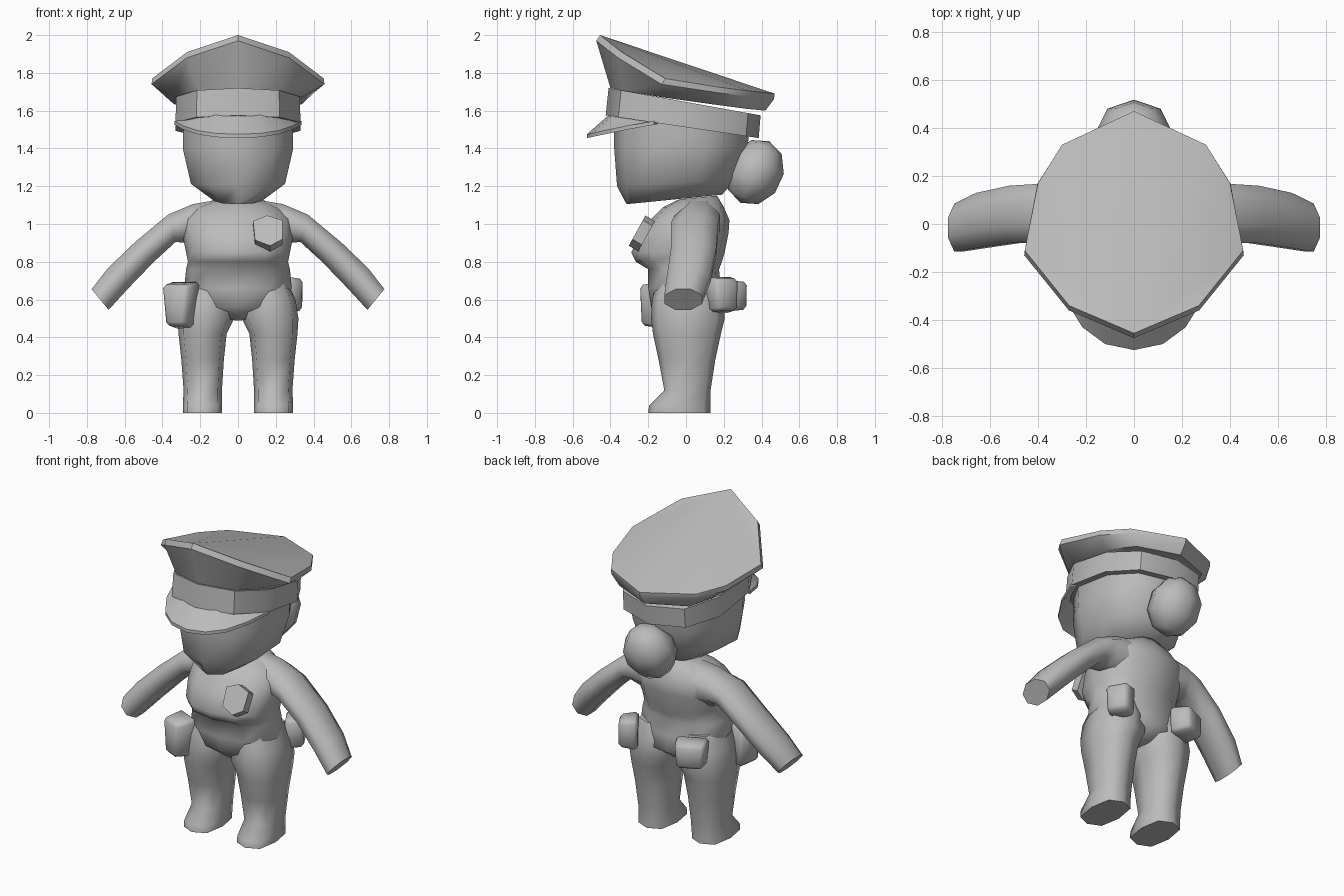
import bpy, bmesh, math
from mathutils import Matrix, Vector

if "Cube" in bpy.data.objects:
    bpy.data.objects.remove(bpy.data.objects["Cube"], do_unlink=True)

grey = bpy.data.materials.new("plain grey")
grey.use_nodes = True
grey.diffuse_color = (0.5, 0.5, 0.5, 1)
grey.node_tree.nodes["Principled BSDF"].inputs["Base Color"].default_value = (0.5, 0.5, 0.5, 1)


def finish(name, bm, angle):
    bmesh.ops.recalc_face_normals(bm, faces=bm.faces)
    mesh = bpy.data.meshes.new(name)
    bm.to_mesh(mesh)
    bm.free()
    obj = bpy.data.objects.new(name, mesh)
    bpy.context.collection.objects.link(obj)
    mesh.materials.append(grey)
    bpy.ops.object.select_all(action="DESELECT")
    obj.select_set(True)
    bpy.context.view_layer.objects.active = obj
    bpy.ops.object.shade_smooth_by_angle(angle=math.radians(angle))
    return obj


def loft(name, rings, angle=75, fan_top=False):
    """Skin a list of equal-length point rings and cap both ends."""
    bm = bmesh.new()
    vs = [[bm.verts.new(p) for p in ring] for ring in rings]
    n = len(vs[0])
    for a, b in zip(vs, vs[1:]):
        for i in range(n):
            bm.faces.new((a[i], a[(i + 1) % n], b[(i + 1) % n], b[i]))
    bm.faces.new(vs[0])
    if fan_top:
        for i in range(1, n - 1):
            bm.faces.new((vs[-1][0], vs[-1][i], vs[-1][i + 1]))
    else:
        bm.faces.new(vs[-1])
    return finish(name, bm, angle)


def oval(zf, zb, hw, yf, yb, cx=0, n=10, power=0.85):
    """Flat or tilted oval ring whose first point is at the front."""
    pts = []
    for i in range(n):
        t = 2 * math.pi * i / n
        s, c = math.sin(t), -math.cos(t)
        s = math.copysign(abs(s) ** power, s)
        c = math.copysign(abs(c) ** power, c)
        k = (c + 1) / 2
        pts.append((cx + hw * s, yf + (yb - yf) * k, zf + (zb - zf) * k))
    return pts


def mirrored(half):
    """Complete a ring from its front-to-back half."""
    return half + [(-x, y, z) for x, y, z in reversed(half[1:-1])]


# Head
loft("head", [oval(*r) for r in (
    (1.105, 1.155, .13, -.315, .19), (1.20, 1.24, .26, -.365, .27),
    (1.40, 1.40, .305, -.38, .325), (1.60, 1.53, .30, -.38, .34))], 60)

# Hair bun
bm = bmesh.new()
bmesh.ops.create_uvsphere(bm, u_segments=8, v_segments=5, radius=1,
                          matrix=Matrix.Translation((0, .365, 1.275))
                          @ Matrix.Rotation(math.radians(-25), 4, "X")
                          @ Matrix.Diagonal((.165, .15, .18, 1)))
finish("hair_bun", bm, 60)

# Cap: band, flared crown and visor
loft("cap_band", [oval(1.575, 1.455, .345, -.425, .385), oval(1.72, 1.575, .342, -.41, .395)], 40)
rim = [(0, -.455, 2.0), (.27, -.34, 1.91), (.455, -.11, 1.77),
       (.40, .17, 1.725), (.30, .33, 1.705), (0, .47, 1.69)]
lip = [(x * 1.005, y - .02 if y < 0 else y * .99, z - .03) for x, y, z in rim]
base = [(0, -.40, 1.72), (.21, -.33, 1.705), (.335, -.12, 1.67),
        (.34, .13, 1.635), (.25, .32, 1.61), (0, .42, 1.60)]
loft("cap_crown", [mirrored(base), mirrored(lip), mirrored(rim)], 40, fan_top=True)
outer = [(0, -.525, 1.475), (.12, -.50, 1.48), (.215, -.43, 1.495), (.29, -.31, 1.52), (.335, -.17, 1.545)]
inner = [(0, -.40, 1.585), (.12, -.385, 1.58), (.20, -.34, 1.57), (.26, -.25, 1.56), (.30, -.15, 1.55)]
bm = bmesh.new()
for dz in (0, -.02):
    rows = [[bm.verts.new((x, y, z + dz)) for x, y, z in
             [(-x, y, z) for x, y, z in reversed(row[1:])] + row] for row in (outer, inner)]
    for i in range(8):
        bm.faces.new((rows[0][i], rows[0][i + 1], rows[1][i + 1], rows[1][i]))
bmesh.ops.bridge_loops(bm, edges=[e for e in bm.edges if e.is_boundary])
finish("cap_visor", bm, 40)

# Torso with bust and pelvis
loft("torso", [oval(*r, n=12) for r in (
    (.49, .50, .05, -.10, .12), (.56, .56, .21, -.185, .20), (.66, .66, .285, -.20, .185),
    (.76, .76, .275, -.20, .175), (.80, .80, .265, -.265, .19), (.85, .85, .275, -.29, .205),
    (.95, .95, .295, -.235, .225), (1.03, 1.02, .29, -.18, .23), (1.09, 1.09, .22, -.12, .20),
    (1.13, 1.15, .10, -.04, .165))], 80)

# Badge on the chest
outline = [(.08, 1.015), (.155, 1.045), (.235, 1.02), (.235, .92), (.17, .885), (.09, .915)]
loft("badge", [[(x, -.215 - (1.045 - z) * .55 + dy, z + dz) for x, z in outline]
               for dy, dz in ((.05, -.03), (0, 0))], 30)


# Arms: each section is top x, top z, bottom x, bottom z, y centre, y half-width
sections = [(.10, 1.13, .20, .88, .07, .11), (.24, 1.105, .28, .90, .06, .12),
            (.37, 1.05, .33, .905, .045, .125), (.55, .90, .445, .80, .04, .12),
            (.69, .765, .58, .66, .015, .115), (.775, .655, .685, .545, -.015, .10)]


def arm_ring(tx, tz, bx, bz, yc, yh, side):
    ring = []
    for i in range(8):
        t = math.pi * (2 * i + 1) / 8
        u = max(-1, min(1, math.cos(t) * 1.08))
        ring.append((side * ((tx + bx) / 2 + u * (tx - bx) / 2),
                     yc + yh * max(-1, min(1, math.sin(t) * 1.08)), (tz + bz) / 2 + u * (tz - bz) / 2))
    return ring


for label, side in (("left", 1), ("right", -1)):
    loft(label + "_arm", [arm_ring(*s, side) for s in sections], 60)
    # Leg and foot: height, inner x, outer x, front y, back y
    loft(label + "_leg", [oval(z, z, (b - a) / 2, yf, yb, side * (a + b) / 2, 8, .7) for z, a, b, yf, yb in (
        (0, .085, .292, -.20, .13), (.04, .085, .292, -.195, .13), (.12, .085, .288, -.115, .13),
        (.28, .075, .30, -.145, .155), (.42, .06, .315, -.175, .185), (.50, .02, .32, -.185, .205),
        (.60, .02, .305, -.18, .20), (.70, .06, .26, -.15, .17))], 60)


# Belt pouches: rounded boxes turned to face outward
def pouch(name, loc, size, yaw, taper):
    bm = bmesh.new()
    bmesh.ops.create_cube(bm, size=1)
    for v in bm.verts:
        k = taper if v.co.z < 0 else 1
        if v.co.y < 0:
            k *= .85
            v.co.z *= .85
        v.co = Vector((v.co.x * size[0] * k, v.co.y * size[1], v.co.z * size[2]))
    bmesh.ops.bevel(bm, geom=bm.edges[:], offset=.018, segments=1, affect="EDGES")
    bmesh.ops.transform(bm, verts=bm.verts,
                        matrix=Matrix.Translation(loc) @ Matrix.Rotation(math.radians(yaw), 4, "Z"))
    finish(name, bm, 50)


pouch("front_holster", (-.305, -.155, .57), (.18, .14, .25), -25, .72)
pouch("left_back_pouch", (.27, .195, .625), (.16, .11, .195), 120, .9)
pouch("right_back_pouch", (-.20, .235, .62), (.20, .13, .17), 205, .9)
